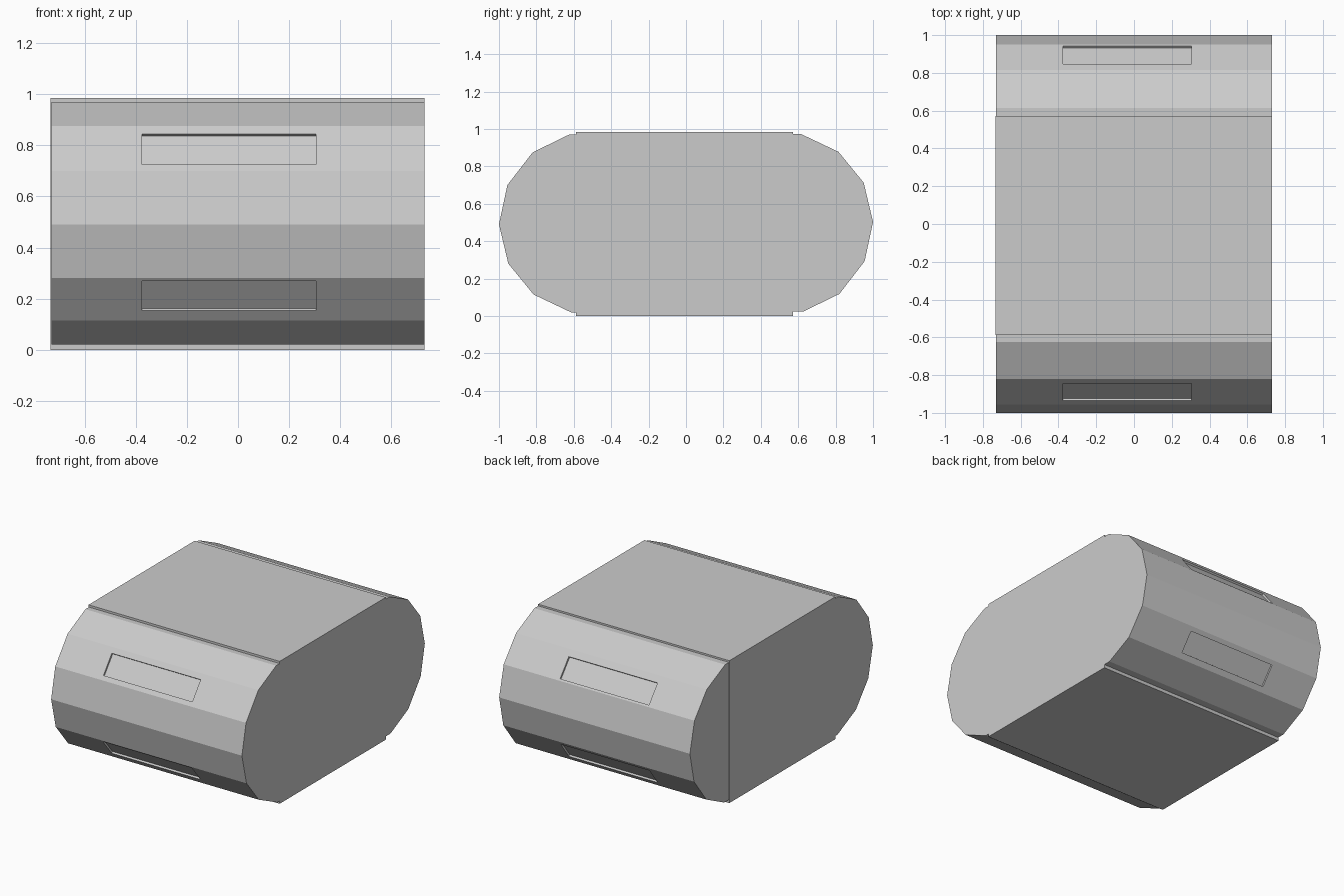
import bpy, bmesh
from mathutils import Vector, Matrix

if "Cube" in bpy.data.objects:
    bpy.data.objects.remove(bpy.data.objects["Cube"])

X0, X1 = -0.73, 0.73            # cap ends
SLOT_X0, SLOT_X1 = -0.375, 0.305
DEPTH = 0.013


def new_object(name, bm):
    bmesh.ops.recalc_face_normals(bm, faces=bm.faces)
    mesh = bpy.data.meshes.new(name)
    bm.to_mesh(mesh)
    bm.free()
    ob = bpy.data.objects.new(name, mesh)
    bpy.context.collection.objects.link(ob)
    return ob


def extrude_profile(name, points, x0, x1):
    """Extrude a closed (y, z) outline along x."""
    bm = bmesh.new()
    face = bm.faces.new([bm.verts.new((x0, y, z)) for y, z in points])
    ext = bmesh.ops.extrude_face_region(bm, geom=[face])
    verts = [v for v in ext["geom"] if isinstance(v, bmesh.types.BMVert)]
    bmesh.ops.translate(bm, verts=verts, vec=(x1 - x0, 0, 0))
    return new_object(name, bm)


def cut_slot(cap, a, b, t0, t1):
    """Sink a shallow slot in the facet a-b, between fractions t0 and t1."""
    a, b = Vector((0, *a)), Vector((0, *b))
    along = (b - a).normalized()
    across = Vector((1, 0, 0))
    normal = across.cross(along)
    mid = a.lerp(b, (t0 + t1) / 2)
    mid.x = (SLOT_X0 + SLOT_X1) / 2
    rot = Matrix((across, along, normal)).transposed().to_4x4()
    size = Matrix.Diagonal((SLOT_X1 - SLOT_X0, (b - a).length * (t1 - t0), 2 * DEPTH, 1))
    bm = bmesh.new()
    bmesh.ops.create_cube(bm, size=1, matrix=Matrix.Translation(mid) @ rot @ size)
    cutter = new_object("slot_cutter", bm)
    cutter.hide_render = True
    cutter.hide_set(True)
    cutter.display_type = 'WIRE'
    mod = cap.modifiers.new("slot", 'BOOLEAN')
    mod.operation = 'DIFFERENCE'
    mod.solver = 'EXACT'
    mod.object = cutter


# Central block, slightly proud of the caps
extrude_profile("center_block",
                [(-0.587, 0), (0.573, 0), (0.573, 0.985), (-0.587, 0.985)],
                X0 - 0.003, X1)

# Faceted end caps: the back one is the front one turned about x
arc = [(-0.625, 0.97), (-0.82, 0.875), (-0.955, 0.70), (-1.0, 0.49),
       (-0.95, 0.28), (-0.815, 0.115), (-0.615, 0.02)]
back_arc = [(-y, 0.993 - z) for y, z in arc]

for name, pts, inner in (("front_cap", arc, -0.587), ("back_cap", back_arc, 0.573)):
    cap = extrude_profile(name, [(inner, pts[0][1])] + pts + [(inner, pts[-1][1])], X0, X1)
    # Shallow slots above and below the widest edge
    cut_slot(cap, pts[2], pts[1], 0.145, 0.82)
    cut_slot(cap, pts[4], pts[5], 0.065, 0.77)
